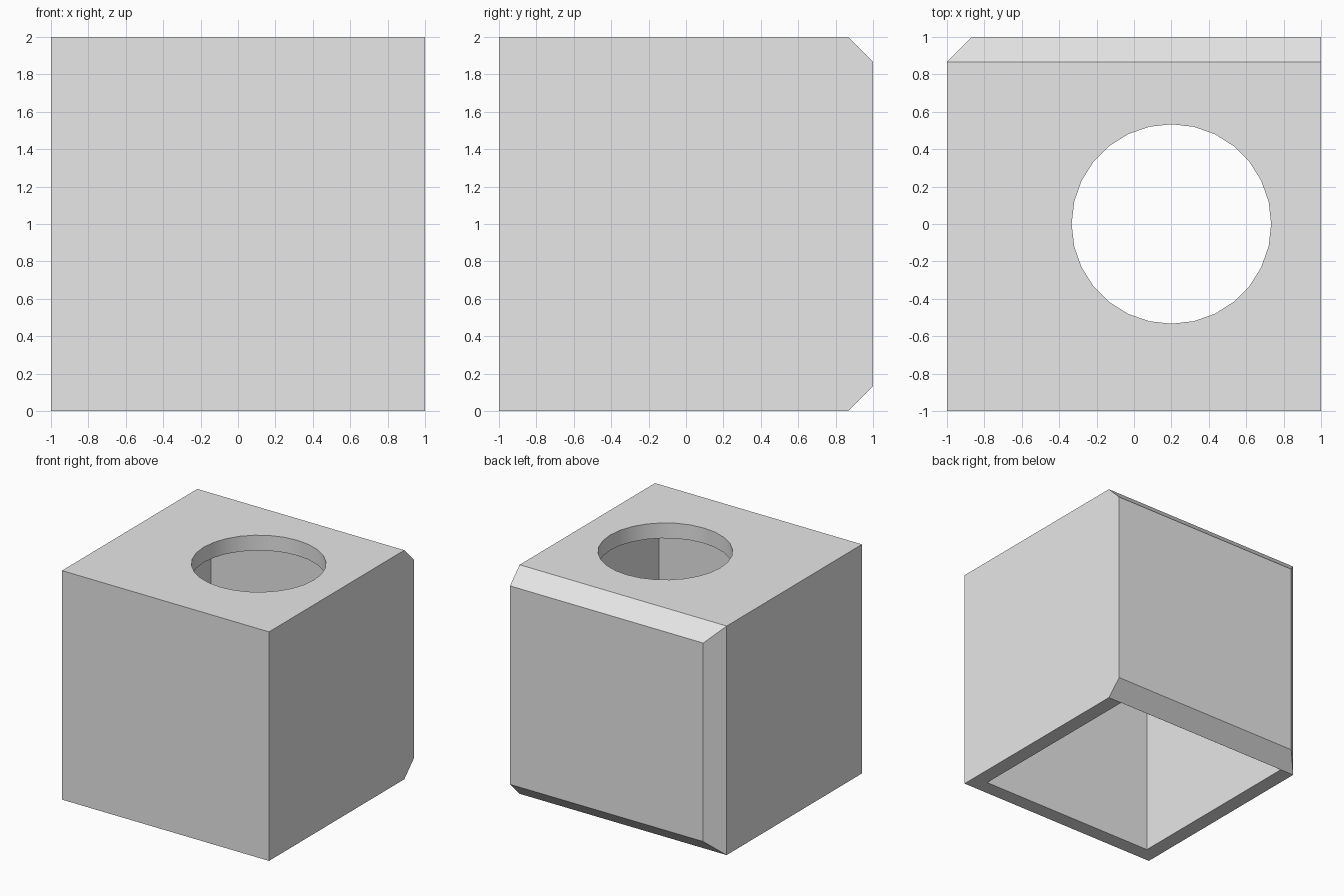
import bpy
import bmesh
from mathutils import Matrix, Vector

default = bpy.data.objects.get("Cube")
if default:
    bpy.data.objects.remove(default, do_unlink=True)

WALL = 2 / 15            # wall thickness, also the chamfer size
HOLE_RADIUS = 4 * WALL
HOLE_X = 0.2

grey = bpy.data.materials.new("plain grey")
grey.use_nodes = True
colour = (0.8, 0.8, 0.8, 1)
grey.diffuse_color = colour
grey.node_tree.nodes["Principled BSDF"].inputs["Base Color"].default_value = colour


def make_object(name, bm):
    mesh = bpy.data.meshes.new(name)
    bm.to_mesh(mesh)
    bm.free()
    mesh.materials.append(grey)
    obj = bpy.data.objects.new(name, mesh)
    bpy.context.collection.objects.link(obj)
    return obj


def cut(target, cutter):
    cutter.hide_render = True
    mod = target.modifiers.new("cut", 'BOOLEAN')
    mod.operation = 'DIFFERENCE'
    mod.solver = 'EXACT'
    mod.object = cutter
    bpy.context.view_layer.objects.active = target
    bpy.ops.object.modifier_apply(modifier=mod.name)
    bpy.data.objects.remove(cutter, do_unlink=True)


# Outer block, with three edges of the back face chamfered
bm = bmesh.new()
bmesh.ops.create_cube(bm, size=2, matrix=Matrix.Translation((0, 0, 1)))
for side in (Vector((0, 0, 1)), Vector((0, 0, -1)), Vector((-1, 0, 0))):
    back = Vector((0, 1, 0))
    point = Vector((0, 0, 1)) + back + side * (1 - WALL)
    bmesh.ops.bisect_plane(bm, geom=bm.verts[:] + bm.edges[:] + bm.faces[:],
                           plane_co=point, plane_no=back + side, clear_outer=True)
    bmesh.ops.holes_fill(bm, edges=[e for e in bm.edges if e.is_boundary])
bmesh.ops.recalc_face_normals(bm, faces=bm.faces[:])
cover = make_object("box_cover", bm)

# Hollow inside, open at the bottom
bm = bmesh.new()
inner = 2 * (1 - WALL) - 0.001
bmesh.ops.create_cube(bm, size=1, matrix=Matrix.Translation((0, 0, 1 - WALL - 0.5))
                      @ Matrix.Diagonal((inner, inner, 3 - 2 * WALL + 0 - 1 + WALL * 2 + 1, 1)))
top_shift = (2 - WALL) - max(v.co.z for v in bm.verts)
bmesh.ops.translate(bm, verts=bm.verts[:], vec=(0, 0, top_shift))
cut(cover, make_object("inside_cutter", bm))

# Round opening through the top
bm = bmesh.new()
bmesh.ops.create_cone(bm, cap_ends=True, segments=28, radius1=HOLE_RADIUS,
                      radius2=HOLE_RADIUS, depth=1,
                      matrix=Matrix.Translation((HOLE_X, 0, 2))
                      @ Matrix.Rotation(0, 4, 'Z'))
cut(cover, make_object("opening_cutter", bm))

cover.select_set(True)
bpy.context.view_layer.objects.active = cover
bpy.ops.object.shade_smooth_by_angle()
